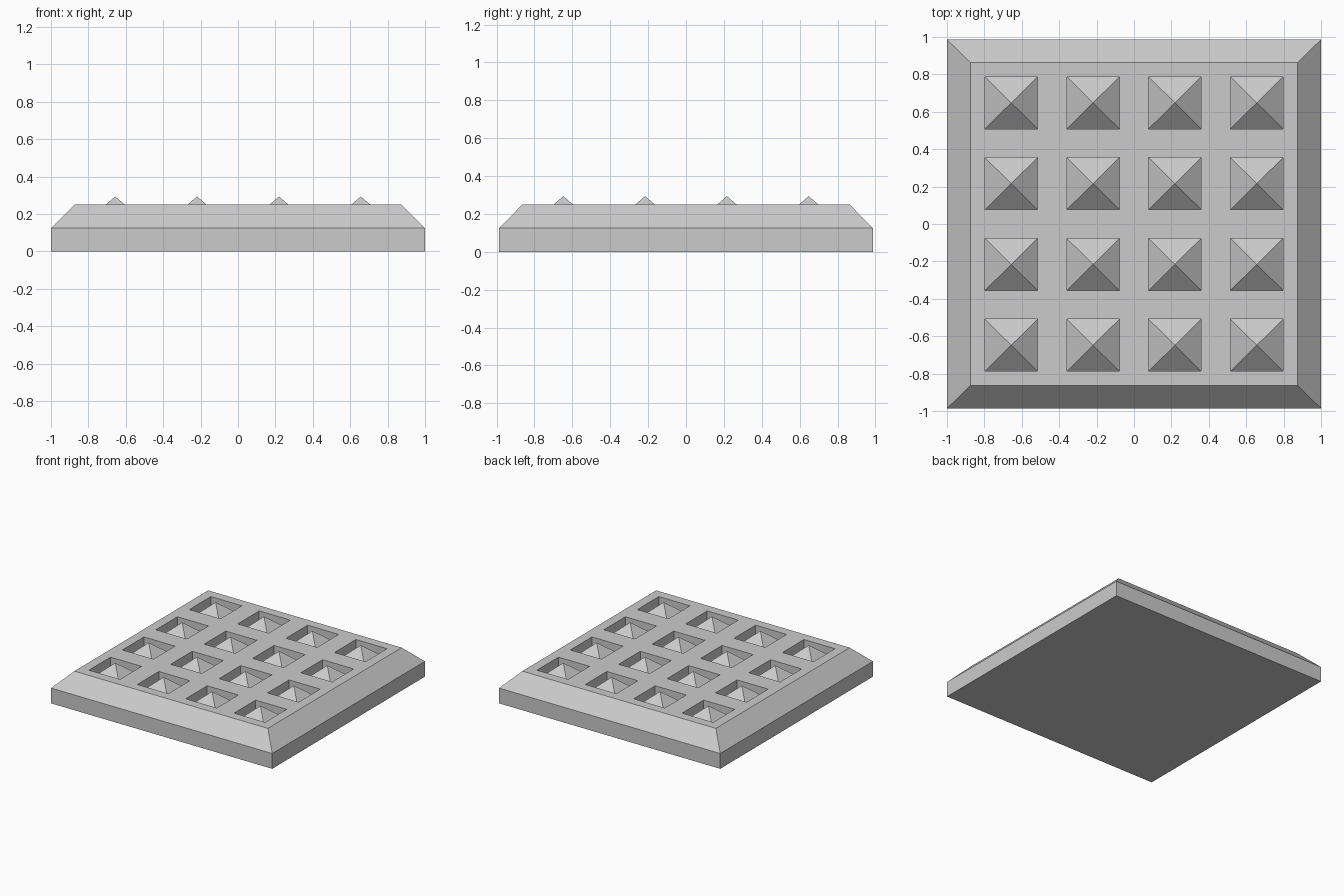
import bpy, bmesh

if "Cube" in bpy.data.objects:
    bpy.data.objects.remove(bpy.data.objects["Cube"])

# Overall plate dimensions
HX, HY = 1.0, 0.986            # outer half sizes
TX, TY = 0.875, 0.864          # half sizes of the flat top
Z_RIM, Z_TOP = 0.125, 0.25     # chamfer start and top height
Z_PIT, Z_PEAK = 0.174, 0.294   # pit floor and pyramid tip


def lines(limit, pitch, half):
    """Grid lines across one axis: both rims plus both sides of each pit."""
    centres = [(i - 1.5) * pitch for i in range(4)]
    return [-limit] + [c + s * half for c in centres for s in (-1, 1)] + [limit]


xs = lines(TX, 0.4375, 0.1405)
ys = lines(TY, 0.432, 0.139)
bm = bmesh.new()

# Flat top as a grid; odd cells in both directions become pits
verts = [[bm.verts.new((x, y, Z_TOP)) for x in xs] for y in ys]
pits = []
for j in range(len(ys) - 1):
    for i in range(len(xs) - 1):
        face = bm.faces.new((verts[j][i], verts[j][i + 1],
                             verts[j + 1][i + 1], verts[j + 1][i]))
        if i % 2 and j % 2:
            pits.append(face)


def extrude_rim(sx, sy, z):
    """Extend the open border outward and down to height z."""
    edges = [e for e in bm.edges if e.is_boundary]
    geom = bmesh.ops.extrude_edge_only(bm, edges=edges)["geom"]
    for v in geom:
        if isinstance(v, bmesh.types.BMVert):
            v.co = (v.co.x * sx, v.co.y * sy, z)


# Chamfer, straight sides and underside
extrude_rim(HX / TX, HY / TY, Z_RIM)
extrude_rim(1, 1, 0)
bmesh.ops.edgeloop_fill(bm, edges=[e for e in bm.edges if e.is_boundary])

# Sunken pits, each floor raised into a pyramid
floors = bmesh.ops.extrude_discrete_faces(bm, faces=pits)["faces"]
for f in floors:
    for v in f.verts:
        v.co.z = Z_PIT
for v in bmesh.ops.poke(bm, faces=floors)["verts"]:
    v.co.z = Z_PEAK

bmesh.ops.recalc_face_normals(bm, faces=bm.faces[:])
mesh = bpy.data.meshes.new("studded_plate")
bm.to_mesh(mesh)
bm.free()
bpy.context.collection.objects.link(bpy.data.objects.new("studded_plate", mesh))
